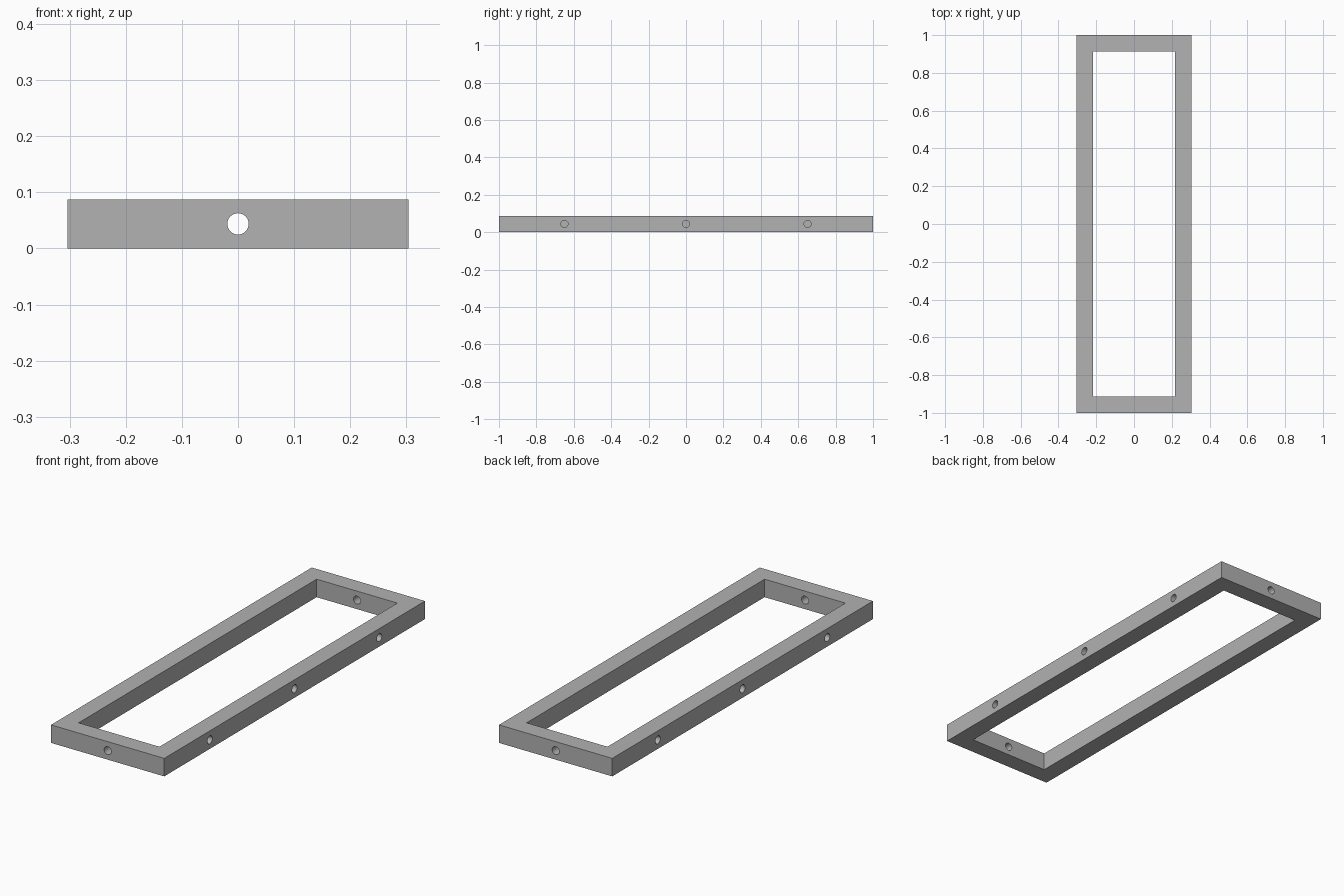
import bpy
import bmesh
from math import pi, radians
from mathutils import Matrix, Vector

cube = bpy.data.objects.get("Cube")
if cube:
    bpy.data.objects.remove(cube, do_unlink=True)

WIDTH, LENGTH, HEIGHT = 0.608, 2.0, 0.0875
RAIL = 0.087
HOLE_RADIUS = 0.019
BLIND_DEPTH = 0.06
MID_Z = HEIGHT / 2

grey = bpy.data.materials.new("plain grey")
colour = (0.445, 0.445, 0.445, 1)
grey.use_nodes = True
grey.diffuse_color = colour
grey.node_tree.nodes["Principled BSDF"].inputs["Base Color"].default_value = colour


def make_object(name, bm):
    bmesh.ops.recalc_face_normals(bm, faces=bm.faces)
    mesh = bpy.data.meshes.new(name)
    bm.to_mesh(mesh)
    bm.free()
    mesh.materials.append(grey)
    obj = bpy.data.objects.new(name, mesh)
    bpy.context.collection.objects.link(obj)
    return obj


def rectangle(bm, half_x, half_y):
    corners = [(-1, -1), (1, -1), (1, 1), (-1, 1)]
    return [bm.verts.new((sx * half_x, sy * half_y, 0)) for sx, sy in corners]


def add_drill(bm, centre, axis, depth):
    turn = Vector((0, 0, 1)).rotation_difference(Vector(axis)).to_matrix().to_4x4()
    bmesh.ops.create_cone(bm, cap_ends=True, segments=32, radius1=HOLE_RADIUS,
                          radius2=HOLE_RADIUS, depth=depth,
                          matrix=Matrix.Translation(centre) @ turn)


# Rectangular frame: a flat ring raised to full height
bm = bmesh.new()
outer = rectangle(bm, WIDTH / 2, LENGTH / 2)
inner = rectangle(bm, WIDTH / 2 - RAIL, LENGTH / 2 - RAIL)
for i in range(4):
    j = (i + 1) % 4
    bm.faces.new((outer[i], outer[j], inner[j], inner[i]))
ring = bmesh.ops.extrude_face_region(bm, geom=bm.faces[:])
raised = [v for v in ring["geom"] if isinstance(v, bmesh.types.BMVert)]
bmesh.ops.translate(bm, verts=raised, vec=(0, 0, HEIGHT))
frame = make_object("frame", bm)

# Drills: through holes in the end rails, blind holes in the outer long sides
bm = bmesh.new()
for side in (-1, 1):
    add_drill(bm, (0, side * (LENGTH - RAIL) / 2, MID_Z), (0, 1, 0), RAIL * 1.5)
    for y in (-0.65, 0, 0.65):
        add_drill(bm, (side * WIDTH / 2, y, MID_Z), (1, 0, 0), BLIND_DEPTH * 2)
drills = make_object("hole_cutter", bm)
drills.hide_render = True

cut = frame.modifiers.new("holes", "BOOLEAN")
cut.operation = "DIFFERENCE"
cut.solver = "EXACT"
cut.object = drills

# Apply the cut, then smooth the hole walls while keeping edges sharp
bpy.ops.object.select_all(action="DESELECT")
bpy.context.view_layer.objects.active = frame
frame.select_set(True)
bpy.ops.object.modifier_apply(modifier=cut.name)
bpy.data.objects.remove(drills, do_unlink=True)
bpy.ops.object.shade_smooth_by_angle(angle=radians(30))
